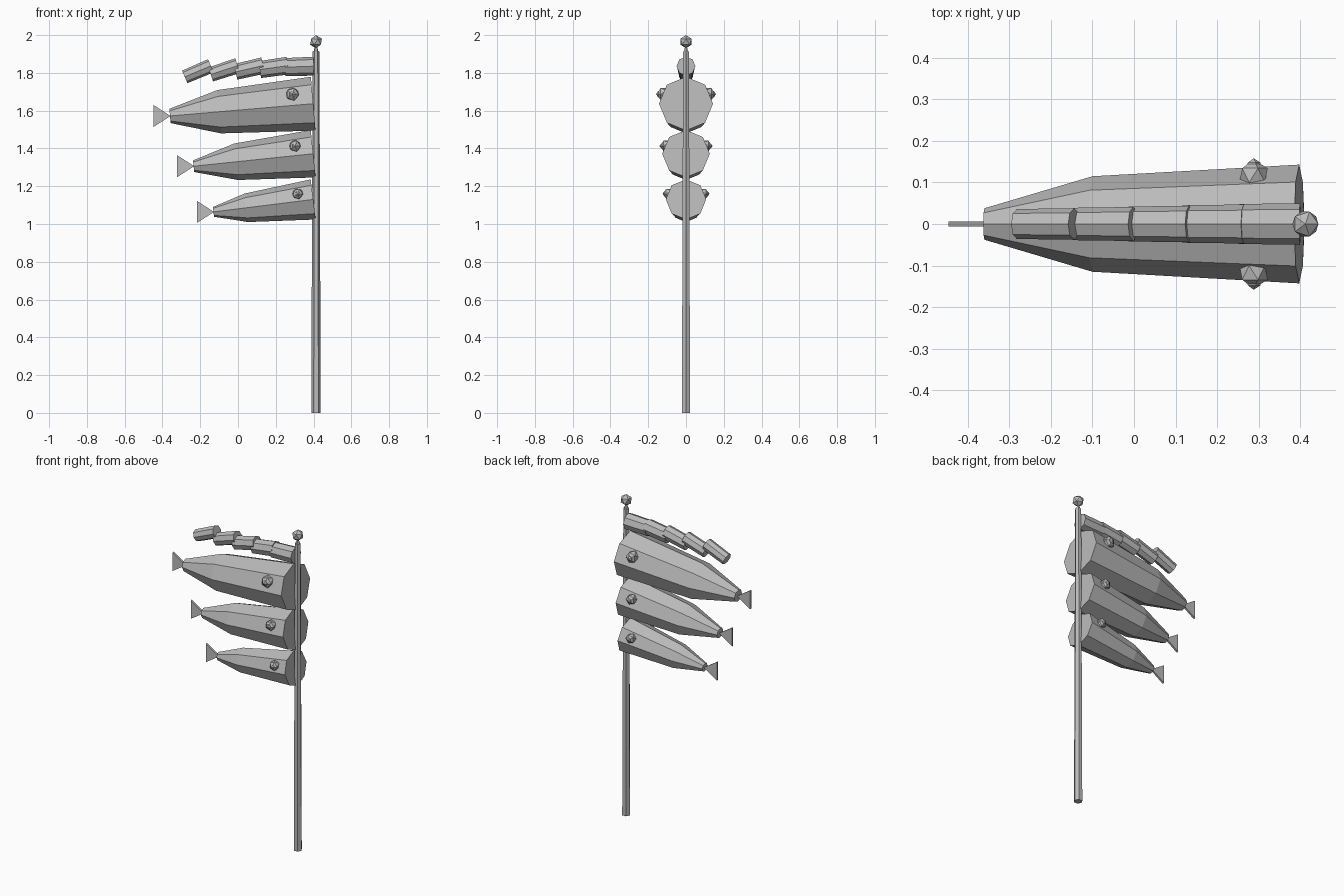
import bpy, bmesh
from math import cos, sin, tau, radians
from mathutils import Matrix, Vector

if "Cube" in bpy.data.objects:
    bpy.data.objects.remove(bpy.data.objects["Cube"])

grey = bpy.data.materials.new("plain grey")
grey.use_nodes = True
grey.diffuse_color = (0.5, 0.5, 0.5, 1)
grey.node_tree.nodes["Principled BSDF"].inputs["Base Color"].default_value = (0.5, 0.5, 0.5, 1)


def finish(name, bm):
    bmesh.ops.recalc_face_normals(bm, faces=bm.faces)
    mesh = bpy.data.meshes.new(name)
    bm.to_mesh(mesh)
    bm.free()
    mesh.materials.append(grey)
    obj = bpy.data.objects.new(name, mesh)
    bpy.context.collection.objects.link(obj)
    return obj


def tube(name, start, end, rings, sides=8):
    """Closed faceted tube; rings are (fraction along axis, radius)."""
    start, end = Vector(start), Vector(end)
    axis = (end - start).normalized()
    side = Vector((0, 1, 0))
    up = axis.cross(side)
    bm = bmesh.new()
    loops = []
    for t, r in rings:
        c = start.lerp(end, t)
        loops.append([bm.verts.new(c + r * (cos(tau * i / sides) * up + sin(tau * i / sides) * side))
                      for i in range(sides)])
    for a, b in zip(loops, loops[1:]):
        for i in range(sides):
            j = (i + 1) % sides
            bm.faces.new((a[i], a[j], b[j], b[i]))
    bm.faces.new(loops[0])
    bm.faces.new(loops[-1])
    return finish(name, bm)


def ball(name, centre, radius, turn=0):
    bm = bmesh.new()
    place = Matrix.Translation(centre) @ Matrix.Rotation(radians(turn), 4, 'X')
    bmesh.ops.create_icosphere(bm, subdivisions=1, radius=radius, matrix=place)
    return finish(name, bm)


def tail_fin(name, x, z, length=0.09, half=0.058, thick=0.006):
    bm = bmesh.new()
    outline = [(x, z), (x - length, z + half), (x - length, z - half)]
    face = bm.faces.new([bm.verts.new((px, -thick, pz)) for px, pz in outline])
    moved = bmesh.ops.extrude_face_region(bm, geom=[face])["geom"]
    bmesh.ops.translate(bm, vec=(0, 2 * thick, 0),
                        verts=[v for v in moved if isinstance(v, bmesh.types.BMVert)])
    return finish(name, bm)


# Pole with a small neck and ball on top
POLE_X = 0.413
tube("pole", (POLE_X, 0, 0), (POLE_X, 0, 1.913), [(0, 0.025), (1, 0.018)], 6)
tube("pole_neck", (POLE_X, 0, 1.91), (POLE_X, 0, 1.94), [(0, 0.014), (1, 0.005)], 6)
ball("pole_ball", (POLE_X, 0, 1.965), 0.035)

# Fish windsocks: mouth z, tail x, tail z, shoulder fraction, radii, eye (x, z, radius)
fish = {
    "large": (1.637, -0.36, 1.572, 0.657, (0.143, 0.115, 0.038), (0.288, 1.687, 0.038)),
    "middle": (1.372, -0.235, 1.306, 0.645, (0.126, 0.097, 0.031), (0.302, 1.413, 0.033)),
    "small": (1.13, -0.13, 1.064, 0.67, (0.107, 0.076, 0.026), (0.316, 1.16, 0.031)),
}
for size, (mz, tx, tz, mid, (r0, r1, r2), (ex, ez, er)) in fish.items():
    tube(size + "_fish_body", (0.398, 0, mz), (tx, 0, tz), [(0, r0), (mid, r1), (1, r2)])
    tail_fin(size + "_fish_tail", tx + 0.003, tz)
    surface = r0 * 0.965 - (ez - mz) * 0.414
    for label, s in (("left", 1), ("right", -1)):
        name = f"{size}_fish_{label}"
        ball(name + "_eye", (ex, s * surface, ez), er, -90 * s)
        ball(name + "_pupil", (ex, s * (surface + er * 0.58), ez), er * 0.5, -90 * s)

# Streamer of overlapping segments that droop further towards the free end
segments = [(0.325, 1.833, 2), (0.19, 1.828, 8), (0.06, 1.822, 13),
            (-0.073, 1.815, 18), (-0.213, 1.808, 23)]
for i, (x, z, tilt) in enumerate(segments):
    half = 0.075 * Vector((cos(radians(tilt)), 0, sin(radians(tilt))))
    c = Vector((x, 0, z))
    r = 0.05 - 0.003 * i
    tube(f"streamer_segment_{i + 1}", c + half, c - half, [(0, r), (1, r - 0.002)])
